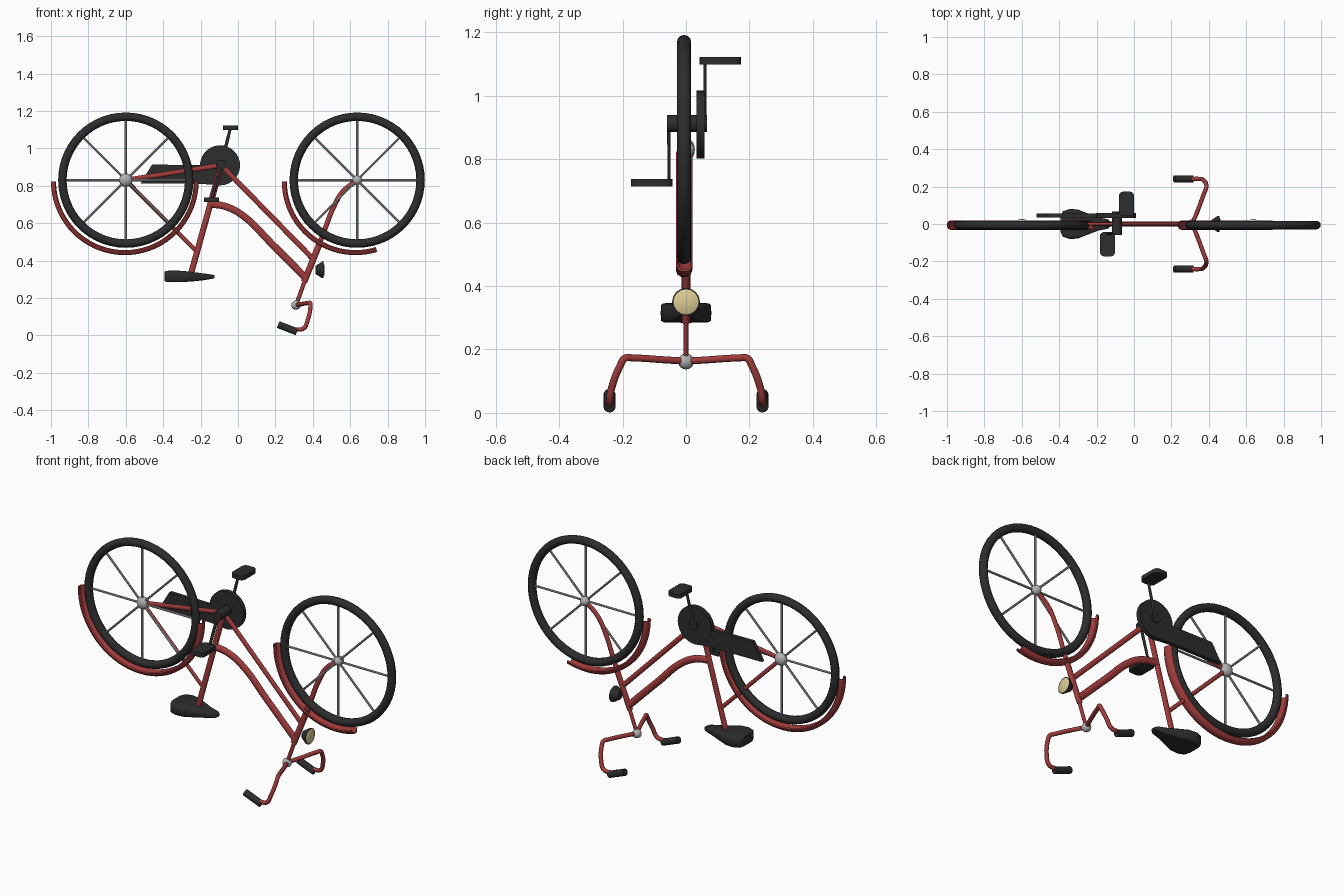
import bpy, bmesh, math
from mathutils import Vector

if "Cube" in bpy.data.objects:
    bpy.data.objects.remove(bpy.data.objects["Cube"])

def mat(name, c):
    m = bpy.data.materials.new(name)
    m.diffuse_color = (*c, 1)
    m.use_nodes = True
    m.node_tree.nodes["Principled BSDF"].inputs["Base Color"].default_value = m.diffuse_color
    return m

RED = mat("red paint", (0.36, 0.045, 0.045))
BLACK = mat("black rubber", (0.026, 0.026, 0.026))
GREY = mat("grey metal", (0.45, 0.45, 0.45))
LENS = mat("pale yellow lens", (0.72, 0.60, 0.30))
WY = -0.006                                   # wheel plane
REAR, FRONT = (-0.60, 0.83), (0.637, 0.83)    # axles (x, z)

def finish(name, bm, m, angle=40):
    bmesh.ops.recalc_face_normals(bm, faces=bm.faces)
    me = bpy.data.meshes.new(name)
    bm.to_mesh(me)
    bm.free()
    me.materials.append(m)
    ob = bpy.data.objects.new(name, me)
    bpy.context.collection.objects.link(ob)
    bpy.context.view_layer.objects.active = ob
    bpy.ops.object.select_all(action='DESELECT')
    ob.select_set(True)
    bpy.ops.object.shade_smooth_by_angle(angle=math.radians(angle))
    return ob

def flatten(ob, f, y=0):
    """Squash a part sideways about the plane y."""
    for v in ob.data.vertices:
        v.co.y = y + (v.co.y - y) * f

def rod(name, a, b, r, m, r2=None, seg=16):
    a, b = Vector(a), Vector(b)
    bm = bmesh.new()
    bmesh.ops.create_cone(bm, cap_ends=True, segments=seg, radius1=r,
                          radius2=r if r2 is None else r2, depth=(b - a).length)
    q = (b - a).to_track_quat('Z', 'Y').to_matrix().to_4x4()
    q.translation = (a + b) / 2
    bm.transform(q)
    return finish(name, bm, m)

def pipe(name, pts, r, m):
    """Smooth bent tube through the points."""
    cu = bpy.data.curves.new(name, 'CURVE')
    cu.dimensions = '3D'
    cu.bevel_depth, cu.bevel_resolution, cu.resolution_u = r, 3, 6
    cu.use_fill_caps = True
    sp = cu.splines.new('BEZIER')
    sp.bezier_points.add(len(pts) - 1)
    for p, co in zip(sp.bezier_points, pts):
        p.co = co
        p.handle_left_type = p.handle_right_type = 'AUTO'
    ob = bpy.data.objects.new(name, cu)
    bpy.context.collection.objects.link(ob)
    cu.materials.append(m)
    bpy.ops.object.select_all(action='DESELECT')
    ob.select_set(True)
    bpy.context.view_layer.objects.active = ob
    bpy.ops.object.convert(target='MESH')
    bpy.ops.object.shade_smooth_by_angle(angle=math.radians(40))
    return bpy.context.view_layer.objects.active

def sweep(name, profile, centre, a0, a1, n, m, closed):
    """Sweep a closed (radius, y) profile around the wheel axis; degrees."""
    bm = bmesh.new()
    rings = []
    for i in range(n if closed else n + 1):
        a = math.radians(a0 + (a1 - a0) * i / n)
        rings.append([bm.verts.new((centre[0] + r * math.cos(a), y, centre[1] + r * math.sin(a)))
                      for r, y in profile])
    k = len(profile)
    for i in range(n):
        p, q = rings[i], rings[(i + 1) % len(rings)]
        for j in range(k):
            bm.faces.new((p[j], p[(j + 1) % k], q[(j + 1) % k], q[j]))
    if not closed:
        bm.faces.new(rings[0])
        bm.faces.new(rings[-1])
    finish(name, bm, m)

def ball(name, c, s, m):
    bm = bmesh.new()
    bmesh.ops.create_uvsphere(bm, u_segments=16, v_segments=10, radius=1)
    for v in bm.verts:
        v.co = Vector(c) + Vector((v.co.x * s[0], v.co.y * s[1], v.co.z * s[2]))
    finish(name, bm, m)

def plate(name, outline, y0, y1, m):
    """Extrude an (x, z) outline between two y values."""
    bm = bmesh.new()
    f = bm.faces.new([bm.verts.new((x, y0, z)) for x, z in outline])
    g = bmesh.ops.extrude_face_region(bm, geom=[f])["geom"]
    bmesh.ops.translate(bm, vec=(0, y1 - y0, 0), verts=[v for v in g if isinstance(v, bmesh.types.BMVert)])
    finish(name, bm, m)

# Wheels: tyre, spokes, hub
tyre = [(0.339 + 0.0225 * math.cos(t * math.pi / 6), WY + 0.0225 * math.sin(t * math.pi / 6)) for t in range(12)]
for side, (x, z), hub in (("rear", REAR, 0.036), ("front", FRONT, 0.026)):
    sweep(side + "_tyre", tyre, (x, z), 0, 360, 56, BLACK, True)
    ball(side + "_hub", (x, 0, z), (hub, 0.028, hub), GREY)
    for i in range(8):
        a = i * math.pi / 4
        rod(f"{side}_spoke_{i}", (x, WY, z),
            (x + 0.33 * math.cos(a), WY, z + 0.33 * math.sin(a)), 0.006, GREY, seg=8)

# Mudguards: thin curved channel
outer = [(0.374, -0.026), (0.388, -0.021), (0.395, -0.01), (0.395, 0.01), (0.388, 0.021), (0.374, 0.026)]
guard = [(r, y + WY) for r, y in outer] + [(r - 0.006, y * 0.8 + WY) for r, y in reversed(outer)]
sweep("rear_mudguard", guard, (-0.605, 0.824), 180, 360, 36, RED, False)
sweep("front_mudguard", guard, (0.629, 0.824), 180, 287, 24, RED, False)

# Frame: flattened tubes in the middle plane
BB = (-0.09, 0, 0.91)
frame = [
    rod("seat_tube", BB, (-0.25, 0, 0.335), 0.016, RED),
    rod("down_tube", BB, (0.405, 0, 0.405), 0.014, RED),
    pipe("top_tube", [(-0.145, 0, 0.702), (-0.07, 0, 0.69), (0.02, 0, 0.645),
                      (0.18, 0, 0.49), (0.36, 0, 0.31)], 0.02, RED),
    rod("head_tube", (0.353, 0, 0.285), (0.44, 0, 0.50), 0.017, RED),
    rod("steering_stem", (0.31, 0, 0.16), (0.36, 0, 0.30), 0.011, RED),
    rod("chain_stay", (REAR[0], 0, REAR[1]), BB, 0.013, RED),
    rod("seat_stay", (REAR[0], 0, REAR[1]), (-0.222, 0, 0.45), 0.011, RED),
    pipe("fork", [(0.43, 0, 0.475), (0.46, 0, 0.555), (0.513, 0, 0.69),
                  (0.56, 0, 0.768), (FRONT[0], 0, FRONT[1])], 0.014, RED)]
for ob in frame:
    flatten(ob, 0.7)

# Handlebar halves and grips
for s, tag in ((-1, "right"), (1, "left")):
    pipe("handlebar_" + tag, [(0.31, 0, 0.163), (0.338, s * 0.065, 0.167), (0.375, s * 0.165, 0.173),
                              (0.386, s * 0.193, 0.172), (0.387, s * 0.207, 0.15), (0.372, s * 0.234, 0.08),
                              (0.352, s * 0.241, 0.038), (0.305, s * 0.241, 0.03)], 0.0115, RED)
    rod("grip_" + tag, (0.215, s * 0.241, 0.058), (0.315, s * 0.241, 0.019), 0.019, BLACK)
ball("handlebar_clamp", (0.31, 0, 0.162), (0.025, 0.025, 0.025), GREY)

# Bottom bracket, cranks and pedals
rod("bottom_bracket", (-0.09, -0.06, 0.912), (-0.09, 0.066, 0.912), 0.027, BLACK, seg=24)
for tag, s, tip in (("left", 1, (-0.04, 1.11)), ("right", -1, (-0.142, 0.725))):
    y = 0.06 if s > 0 else -0.054
    crank = rod("crank_" + tag, (-0.09, y, 0.912), (tip[0], y, tip[1]), 0.01, BLACK, r2=0.008)
    flatten(crank, 0.55, y)
    bm = bmesh.new()
    bmesh.ops.create_cube(bm, size=1)
    for v in bm.verts:
        v.co = Vector((tip[0] + v.co.x * 0.08, s * 0.108 + v.co.y * 0.13, tip[1] + v.co.z * 0.024))
    upright = [e for e in bm.edges if abs(e.verts[0].co.z - e.verts[1].co.z) > 0.01]
    bmesh.ops.bevel(bm, geom=upright, offset=0.022, segments=4, affect='EDGES', profile=0.5)
    finish("pedal_" + tag, bm, BLACK)

# Chain guard: disc and tapered arm
rod("chain_guard_disc", (-0.096, 0.033, 0.909), (-0.096, 0.059, 0.909), 0.107, BLACK, seg=40)
plate("chain_guard_arm", [(-0.46, 0.913), (-0.1, 0.91), (-0.1, 0.803), (-0.20, 0.81), (-0.52, 0.813)],
      0.036, 0.057, BLACK)

# Saddle: boxy rounded sections lofted from tail to nose
bm = bmesh.new()
rings = []
for x, w, z0, z1 in ((-0.392, 0.045, 0.290, 0.342), (-0.38, 0.068, 0.286, 0.345), (-0.345, 0.08, 0.284, 0.347),
                     (-0.30, 0.078, 0.285, 0.345), (-0.25, 0.058, 0.288, 0.34), (-0.19, 0.035, 0.294, 0.332),
                     (-0.14, 0.025, 0.302, 0.325), (-0.125, 0.013, 0.307, 0.32)):
    ring = []
    for i in range(16):
        c, s = math.cos(i * math.pi / 8), math.sin(i * math.pi / 8)
        f = lambda t: math.copysign(abs(t) ** 0.25, t) if abs(t) > 1e-6 else 0
        ring.append(bm.verts.new((x, w * f(c), (z0 + z1) / 2 + (z1 - z0) / 2 * f(s))))
    rings.append(ring)
for p, q in zip(rings, rings[1:]):
    for j in range(16):
        bm.faces.new((p[j], p[(j + 1) % 16], q[(j + 1) % 16], q[j]))
bm.faces.new(rings[0])
bm.faces.new(rings[-1])
finish("saddle", bm, BLACK, 50)

# Headlamp: dark cone shell and domed lens
rod("headlamp_shell", (0.415, 0, 0.35), (0.449, 0, 0.35), 0.022, BLACK, r2=0.044)
rod("headlamp_rim", (0.449, 0, 0.35), (0.456, 0, 0.35), 0.044, BLACK)
rod("headlamp_lens", (0.455, 0, 0.35), (0.463, 0, 0.35), 0.042, LENS, r2=0.022)
